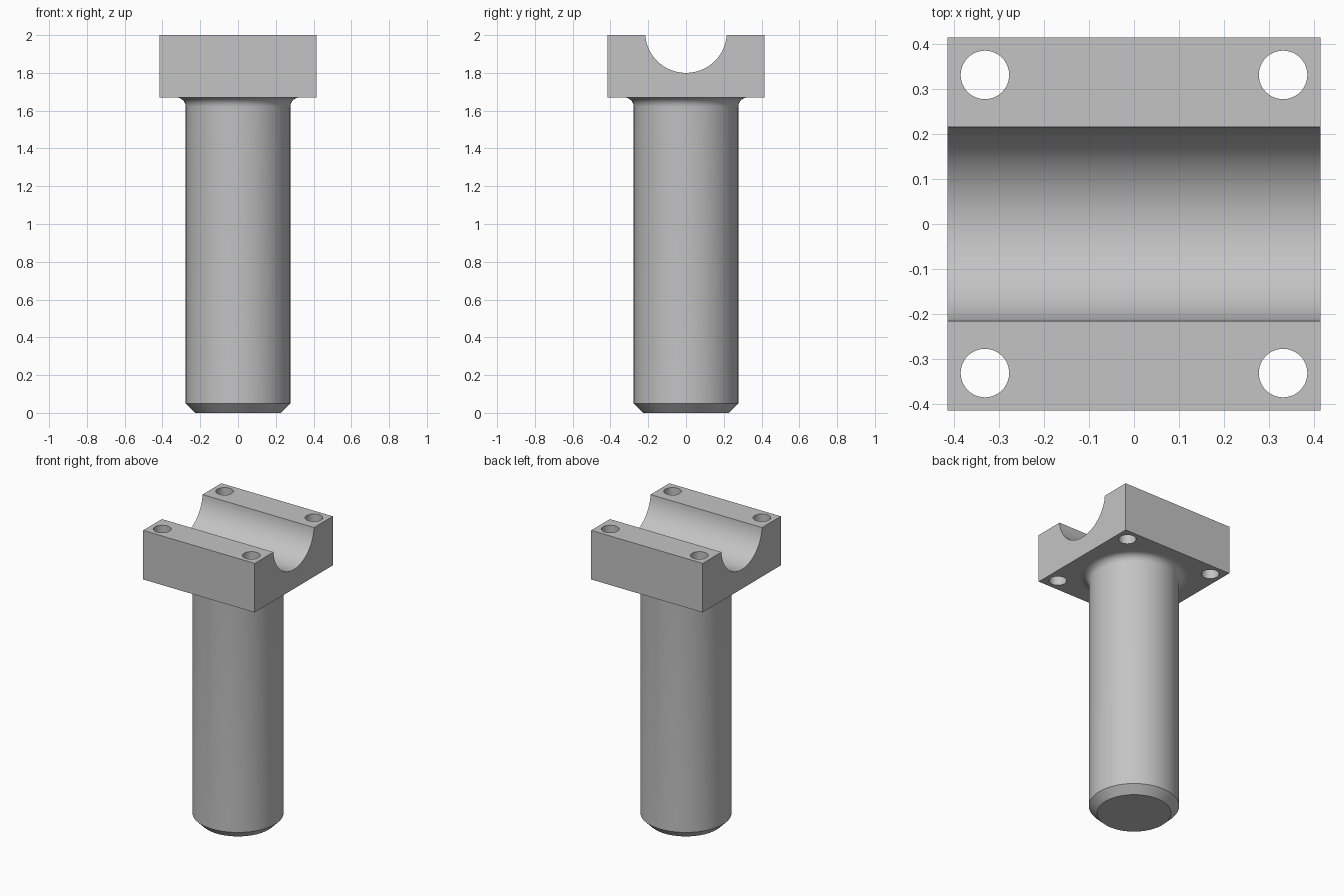
import bpy, bmesh
from math import asin, cos, sin, pi, radians

cube = bpy.data.objects.get("Cube")
if cube:
    bpy.data.objects.remove(cube, do_unlink=True)

HALF = 0.415                  # half width of the square head
HEAD_Z, TOP_Z = 1.67, 2.0     # underside and top of the head
GROOVE_R, GROOVE_Z = 0.2166, 2.0166
HOLE_R, HOLE_POS = 0.054, 0.332
SHAFT_R, CHAMFER, FILLET = 0.277, 0.05, 0.05

steel = bpy.data.materials.new("grey_steel")
steel.use_nodes = True
GREY = (0.55, 0.55, 0.55, 1)
steel.diffuse_color = GREY
steel.node_tree.nodes["Principled BSDF"].inputs["Base Color"].default_value = GREY


def finish(name, bm):
    bmesh.ops.recalc_face_normals(bm, faces=bm.faces)
    mesh = bpy.data.meshes.new(name)
    bm.to_mesh(mesh)
    bm.free()
    mesh.materials.append(steel)
    obj = bpy.data.objects.new(name, mesh)
    bpy.context.collection.objects.link(obj)
    return obj


def activate(obj):
    bpy.ops.object.select_all(action='DESELECT')
    obj.select_set(True)
    bpy.context.view_layer.objects.active = obj


# Saddle head: side profile with the round groove, extruded along x
half_arc = pi / 2 - asin((GROOVE_Z - TOP_Z) / GROOVE_R)
STEPS = 48
arc = [-half_arc + 2 * half_arc * i / STEPS for i in range(STEPS + 1)]
profile = [(GROOVE_R * sin(a), GROOVE_Z - GROOVE_R * cos(a)) for a in arc]
profile += [(HALF, TOP_Z), (HALF, HEAD_Z), (-HALF, HEAD_Z), (-HALF, TOP_Z)]
bm = bmesh.new()
side = bm.faces.new([bm.verts.new((-HALF, y, z)) for y, z in profile])
ext = bmesh.ops.extrude_face_region(bm, geom=[side], use_keep_orig=True)
bmesh.ops.translate(bm, vec=(2 * HALF, 0, 0),
                    verts=[v for v in ext["geom"] if isinstance(v, bmesh.types.BMVert)])
head = finish("saddle_head", bm)

# Four bolt holes drilled through the corners
bm = bmesh.new()
for sx in (-1, 1):
    for sy in (-1, 1):
        drill = bmesh.ops.create_cone(bm, cap_ends=True, segments=48,
                                      radius1=HOLE_R, radius2=HOLE_R, depth=1)
        bmesh.ops.translate(bm, verts=drill["verts"],
                            vec=(sx * HOLE_POS, sy * HOLE_POS, HEAD_Z))
cutter = finish("bolt_hole_cutter", bm)
cutter.hide_render = True
cut = head.modifiers.new("bolt_holes", 'BOOLEAN')
cut.operation = 'DIFFERENCE'
cut.solver = 'EXACT'
cut.object = cutter
activate(head)
bpy.ops.object.modifier_apply(modifier=cut.name)
bpy.data.objects.remove(cutter, do_unlink=True)

# Shaft: lathed outline with chamfered foot and filleted top
outline = [(0, 0), (SHAFT_R - CHAMFER, 0), (SHAFT_R, CHAMFER)]
for i in range(9):
    a = pi / 2 * i / 8
    outline.append((SHAFT_R + FILLET * (1 - cos(a)), HEAD_Z - FILLET * (1 - sin(a))))
bm = bmesh.new()
verts = [bm.verts.new((r, 0, z)) for r, z in outline]
edges = [bm.edges.new(pair) for pair in zip(verts, verts[1:])]
bmesh.ops.spin(bm, geom=verts + edges, axis=(0, 0, 1), cent=(0, 0, 0),
               angle=2 * pi, steps=96, use_merge=True)
bmesh.ops.remove_doubles(bm, verts=bm.verts, dist=0.0001)
shaft = finish("shaft", bm)

# Smooth curved surfaces, keep machined edges sharp
for obj in (head, shaft):
    activate(obj)
    bpy.ops.object.shade_smooth_by_angle(angle=radians(30))
